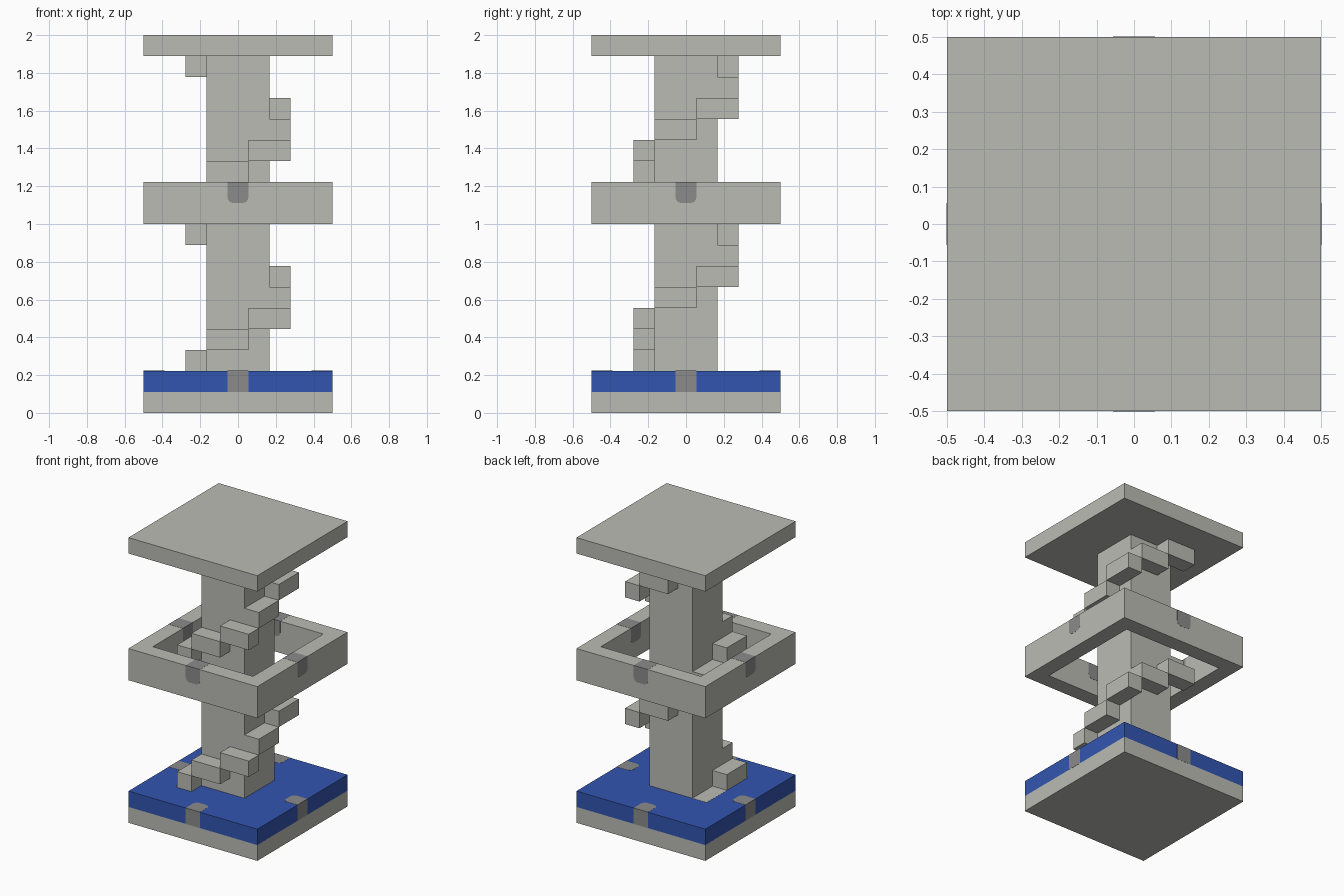
import bpy, bmesh, math
from mathutils import Matrix, Vector

if "Cube" in bpy.data.objects:
    bpy.data.objects.remove(bpy.data.objects["Cube"], do_unlink=True)

U = 1 / 9        # block module
SKIN = 0.001     # how far inlaid plates stand proud


def material(name, rgb):
    m = bpy.data.materials.new(name)
    m.use_nodes = True
    m.diffuse_color = (*rgb, 1)
    m.node_tree.nodes["Principled BSDF"].inputs["Base Color"].default_value = (*rgb, 1)
    return m


stone = material("pale stone", (0.50, 0.50, 0.46))
blue = material("blue", (0.032, 0.091, 0.434))
grey = material("mid grey", (0.26, 0.26, 0.26))


def finish(name, bm, mat, turn=0):
    bmesh.ops.rotate(bm, verts=bm.verts, matrix=Matrix.Rotation(turn, 3, "Z"))
    bmesh.ops.recalc_face_normals(bm, faces=bm.faces)
    mesh = bpy.data.meshes.new(name)
    bm.to_mesh(mesh)
    bm.free()
    mesh.materials.append(mat)
    bpy.context.collection.objects.link(bpy.data.objects.new(name, mesh))


def box(name, mat, lo, hi, turn=0):
    lo, hi = Vector(lo), Vector(hi)
    bm = bmesh.new()
    bmesh.ops.create_cube(bm, size=1)
    bmesh.ops.scale(bm, verts=bm.verts, vec=hi - lo)
    bmesh.ops.translate(bm, verts=bm.verts, vec=(lo + hi) / 2)
    finish(name, bm, mat, turn)


def extrude(bm, faces, vec):
    out = bmesh.ops.extrude_face_region(bm, geom=faces)["geom"]
    verts = [g for g in out if isinstance(g, bmesh.types.BMVert)]
    bmesh.ops.translate(bm, verts=verts, vec=vec)


def plate(name, start, along, normal, rounded, turn):
    """Thin inlay one module wide, running from start, with an optional rounded end."""
    start, along, normal = Vector(start), Vector(along), Vector(normal)
    w, r = U / 2, 0.03
    outline = [(-w, 0), (w, 0)]
    if rounded:
        for side in (1, -1):
            for i in range(5):
                a = math.pi / 8 * (i if side > 0 else 4 - i)
                outline.append((side * (w - r + r * math.cos(a)), U - r + r * math.sin(a)))
    else:
        outline += [(w, U), (-w, U)]
    bm = bmesh.new()
    face = bm.faces.new([bm.verts.new(start + Vector((x, 0, 0)) + along * d) for x, d in outline])
    extrude(bm, [face], normal * SKIN)
    finish(name, bm, grey, turn)


# Slabs and central column
E, C = 0.5, 1.5 * U
box("base_slab", stone, (-E, -E, 0), (E, E, U))
box("blue_floor", blue, (-E, -E, U), (E, E, 2 * U))
box("top_slab", stone, (-E, -E, 17 * U), (E, E, 18 * U))
box("column", stone, (-C, -C, 2 * U), (C, C, 17 * U))

# Spiral steps: each side has a middle step, then a corner step
for k in range(1, 17):
    turn = ((k - 1) // 2 - 1) * math.pi / 2
    x0 = -C if k % 2 else U / 2
    top = (k + 1) * U + (SKIN if k == 1 else 0)
    box(f"step_{k}", stone, (x0, -C - U, k * U), (x0 + 2 * U, -C, top), turn)

# Square gallery ring, open in the middle
bm = bmesh.new()
corners = [(-1, -1), (1, -1), (1, 1), (-1, 1)]
outer, inner = [[bm.verts.new((x * s, y * s, 9 * U)) for x, y in corners] for s in (E, E - U)]
faces = [bm.faces.new((outer[i], outer[(i + 1) % 4], inner[(i + 1) % 4], inner[i]))
         for i in range(4)]
extrude(bm, faces, (0, 0, 2 * U))
finish("gallery_ring", bm, stone)

# Grey inlays in the middle of each side
down, inward = (0, 0, -1), (0, 1, 0)
up, outward = (0, 0, 1), (0, -1, 0)
for i, side in enumerate(("front", "left", "back", "right")):
    t = i * math.pi / 2
    plate(f"floor_inlay_top_{side}", (0, -E, 2 * U), inward, up, True, t)
    plate(f"floor_inlay_edge_{side}", (0, -E, 2 * U), down, outward, False, t)
    plate(f"ring_inlay_top_{side}", (0, -E, 11 * U), inward, up, False, t)
    plate(f"ring_inlay_outer_{side}", (0, -E, 11 * U), down, outward, True, t)
    plate(f"ring_inlay_inner_{side}", (0, -E + U, 11 * U), down, inward, True, t)
